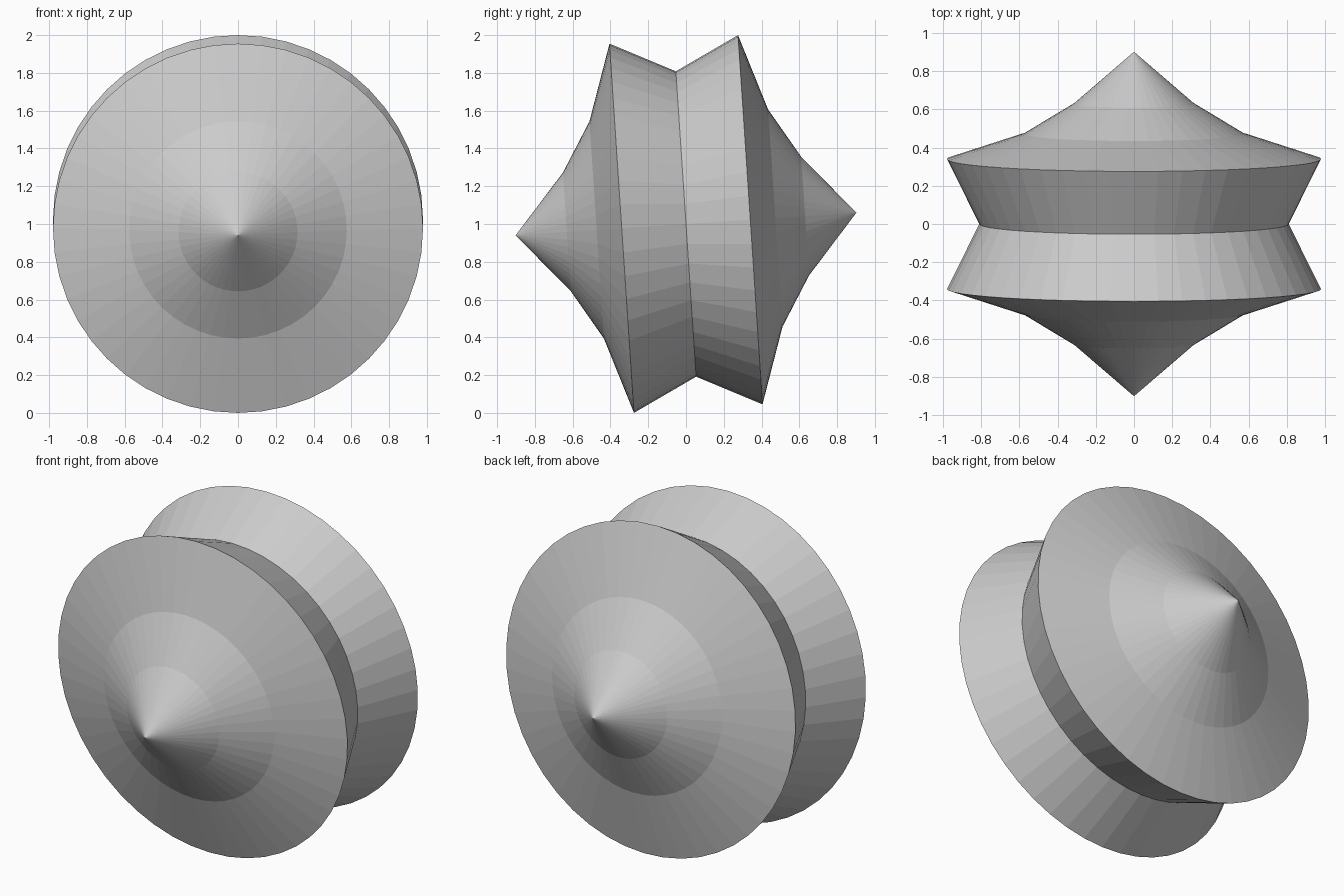
import bpy, bmesh
from math import sin, cos, pi, radians
from mathutils import Matrix

if "Cube" in bpy.data.objects:
    bpy.data.objects.remove(bpy.data.objects["Cube"])

SEG = 48
# half profile (radius, distance along the axis) from waist to tip
HALF = [(0.81, 0.0), (0.9795, 0.341), (0.576, 0.474), (0.315, 0.632)]
TIP = 0.904


def spun_body(name, half, tip):
    """Lathe a mirrored profile around the y axis, closed by pointed ends."""
    profile = [(r, -a) for r, a in reversed(half[1:])] + half
    bm = bmesh.new()
    rings = []
    for r, a in profile:
        rings.append([bm.verts.new((r * cos(2 * pi * i / SEG), a, r * sin(2 * pi * i / SEG)))
                      for i in range(SEG)])
    for lo, hi in zip(rings, rings[1:]):
        for i in range(SEG):
            j = (i + 1) % SEG
            bm.faces.new((lo[i], lo[j], hi[j], hi[i]))
    for ring, a in ((rings[0], -tip), (rings[-1], tip)):
        point = bm.verts.new((0, a, 0))
        for i in range(SEG):
            bm.faces.new((ring[i], ring[(i + 1) % SEG], point))
    # lean the axis slightly and lift onto the ground
    bm.transform(Matrix.Translation((0, 0, 1)) @ Matrix.Rotation(radians(3.8), 4, 'X'))
    bmesh.ops.recalc_face_normals(bm, faces=bm.faces[:])
    mesh = bpy.data.meshes.new(name)
    bm.to_mesh(mesh)
    bm.free()
    obj = bpy.data.objects.new(name, mesh)
    bpy.context.collection.objects.link(obj)
    return obj


# double-coned spool with a pinched waist
spun_body("spool_body", HALF, TIP)
